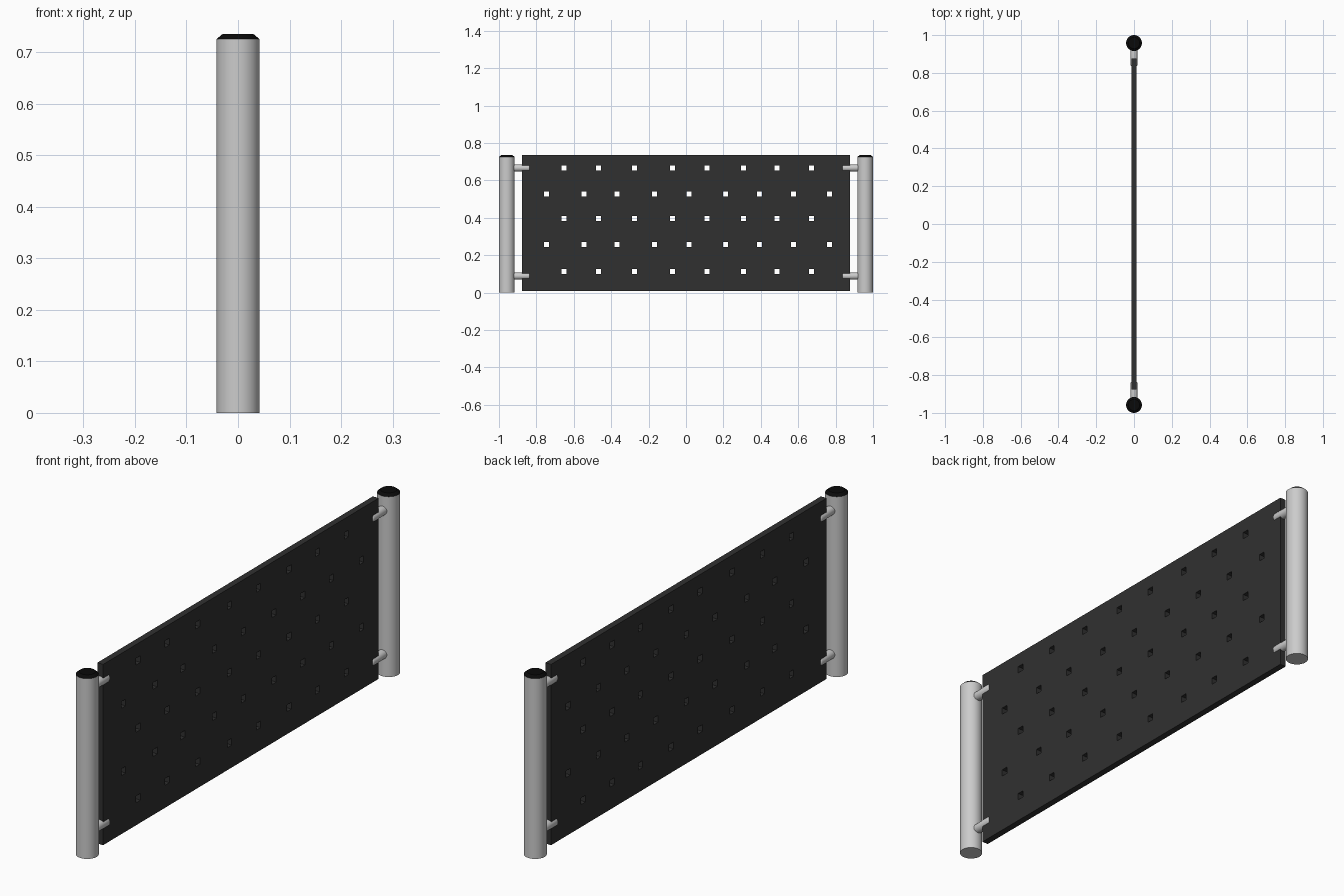
import bpy, bmesh, math
from mathutils import Matrix

if "Cube" in bpy.data.objects:
    bpy.data.objects.remove(bpy.data.objects["Cube"])


def material(name, value):
    mat = bpy.data.materials.new(name)
    mat.diffuse_color = (value, value, value, 1)
    mat.use_nodes = True
    mat.node_tree.nodes["Principled BSDF"].inputs["Base Color"].default_value = mat.diffuse_color
    return mat


def finish(name, bm, mat=None, smooth=False):
    mesh = bpy.data.meshes.new(name)
    bm.to_mesh(mesh)
    bm.free()
    obj = bpy.data.objects.new(name, mesh)
    bpy.context.collection.objects.link(obj)
    if mat:
        mesh.materials.append(mat)
    if smooth:
        bpy.ops.object.select_all(action='DESELECT')
        obj.select_set(True)
        bpy.context.view_layer.objects.active = obj
        bpy.ops.object.shade_smooth_by_angle(angle=math.radians(35))
    return obj


def add_box(bm, centre, size):
    bmesh.ops.create_cube(bm, size=1, matrix=Matrix.Translation(centre) @ Matrix.Diagonal((*size, 1)))


def cone(name, centre, r1, r2, depth, mat=None, rot=None, bevel=0):
    bm = bmesh.new()
    m = Matrix.Translation(centre) @ (rot or Matrix.Identity(4))
    bmesh.ops.create_cone(bm, cap_ends=True, segments=32, radius1=r1, radius2=r2, depth=depth, matrix=m)
    if bevel:
        rims = [e for e in bm.edges if any(len(f.verts) > 4 for f in e.link_faces)]
        bmesh.ops.bevel(bm, geom=rims, offset=bevel, segments=3, profile=0.5, affect='EDGES')
    return finish(name, bm, mat, True)


dark = material("dark_panel", 0.03)
black = material("black_cap", 0.003)

# Posts with chamfered caps, and rods clamping the panel edges
for side, label in ((-1, "front"), (1, "back")):
    y = side * 0.958
    cone(label + "_post", (0, y, 0.3625), 0.042, 0.042, 0.725)
    cone(label + "_post_cap", (0, y, 0.73), 0.042, 0.030, 0.010, black)
    for z, level in ((0.088, "lower"), (0.666, "upper")):
        cone(f"{label}_{level}_clamp", (0, side * 0.893, z), 0.0185, 0.0185, 0.114,
             rot=Matrix.Rotation(math.pi / 2, 4, 'X'), bevel=0.006)

# Panel
bm = bmesh.new()
add_box(bm, (0, 0, 0.3715), (0.026, 1.752, 0.727))
panel = finish("perforated_panel", bm, dark)

# Staggered rows of square holes
wide = [-0.746, -0.545, -0.369, -0.168, 0.016, 0.211, 0.393, 0.575, 0.767]
narrow = [-0.652, -0.468, -0.275, -0.072, 0.112, 0.307, 0.487, 0.671]
bm = bmesh.new()
for i, z in enumerate((0.112, 0.257, 0.396, 0.527, 0.666)):
    for y in (wide if i % 2 else narrow):
        add_box(bm, (0, y, z), (0.1, 0.027, 0.027))
cutter = finish("hole_cutter", bm, dark)
cutter.hide_render = True
cutter.hide_set(True)
cut = panel.modifiers.new("holes", 'BOOLEAN')
cut.operation = 'DIFFERENCE'
cut.solver = 'EXACT'
cut.object = cutter
